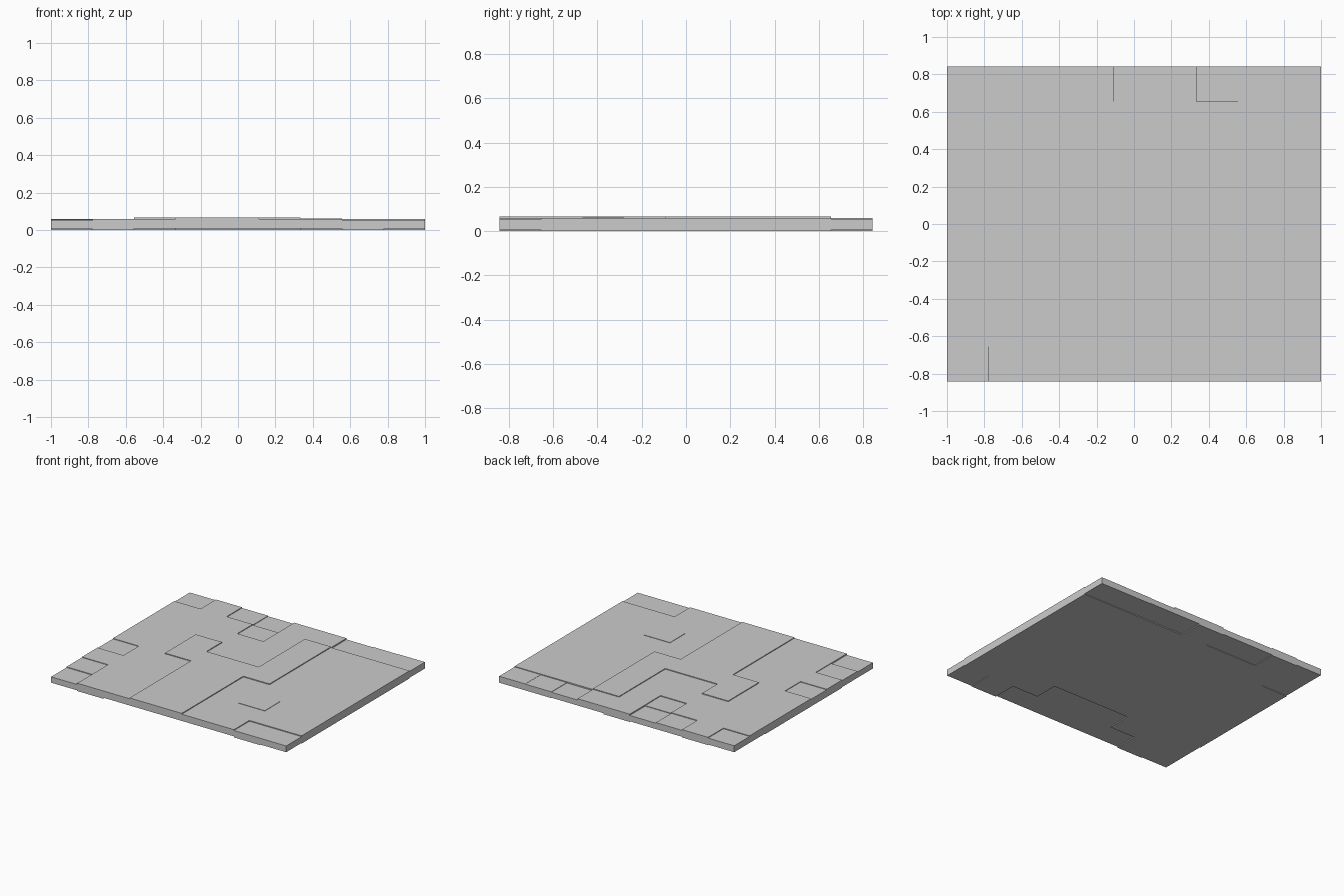
import bpy, bmesh

if "Cube" in bpy.data.objects:
    bpy.data.objects.remove(bpy.data.objects["Cube"])

N, HX, HY = 9, 1.0, 0.8425   # grid of tiles, half sizes

# Height levels of the tile tops and undersides
TOP = {'H': .066, 'M': .060, 'R': .0595, 'P': .0625, 'a': .0555,
       'b': .050, 'c': .053, 'd': .0545, 'e': .057}
BOT = {'.': 0.0, 'x': .008, 'y': .005}

# Tile layouts, first row is the back (+y)
top_rows = ["dMdbMMbcd",
            "MMMdMHRRR",
            "MMMMMHRRR",
            "MMHMMHRRR",
            "MMHHHHRRR",
            "aMMHHRRRR",
            "MMMHHRPRR",
            "eMMHHRRRR".replace("e", "a"),
            "bMMHHRRcc"]
bot_rows = ["y.yy.xxyy",
            "y........",
            ".........",
            ".........",
            ".........",
            ".........",
            ".........",
            "y..xxx...",
            "y.xxxxx.y"]


def px(i):
    return -HX + 2 * HX * i / N


def py(j):
    return -HY + 2 * HY * j / N


def levels(i, j):
    """Underside and top of a tile, or None outside the slab."""
    if 0 <= i < N and 0 <= j < N:
        return BOT[bot_rows[N - 1 - j][i]], TOP[top_rows[N - 1 - j][i]]
    return None


bm = bmesh.new()


def quad(pts):
    bm.faces.new([bm.verts.new(p) for p in pts])


def wall(p, q, z0, z1):
    if z1 - z0 > 1e-6:
        quad([(*p, z0), (*q, z0), (*q, z1), (*p, z1)])


for i in range(N):
    for j in range(N):
        lo, hi = levels(i, j)
        c = [(px(i), py(j)), (px(i + 1), py(j)),
             (px(i + 1), py(j + 1)), (px(i), py(j + 1))]
        # Top and underside of the tile
        quad([(*p, hi) for p in c])
        quad([(*p, lo) for p in reversed(c)])
        # Outer walls, and steps down to lower or shallower neighbours
        for k, (di, dj) in enumerate([(0, -1), (1, 0), (0, 1), (-1, 0)]):
            p, q = c[k], c[(k + 1) % 4]
            near = levels(i + di, j + dj)
            if near is None:
                wall(p, q, lo, hi)
            else:
                wall(p, q, near[1], hi)
                wall(p, q, lo, near[0])

bmesh.ops.remove_doubles(bm, verts=bm.verts[:], dist=1e-5)
mesh = bpy.data.meshes.new("stepped_slab")
bm.to_mesh(mesh)
bm.free()
slab = bpy.data.objects.new("stepped_slab", mesh)
bpy.context.collection.objects.link(slab)
